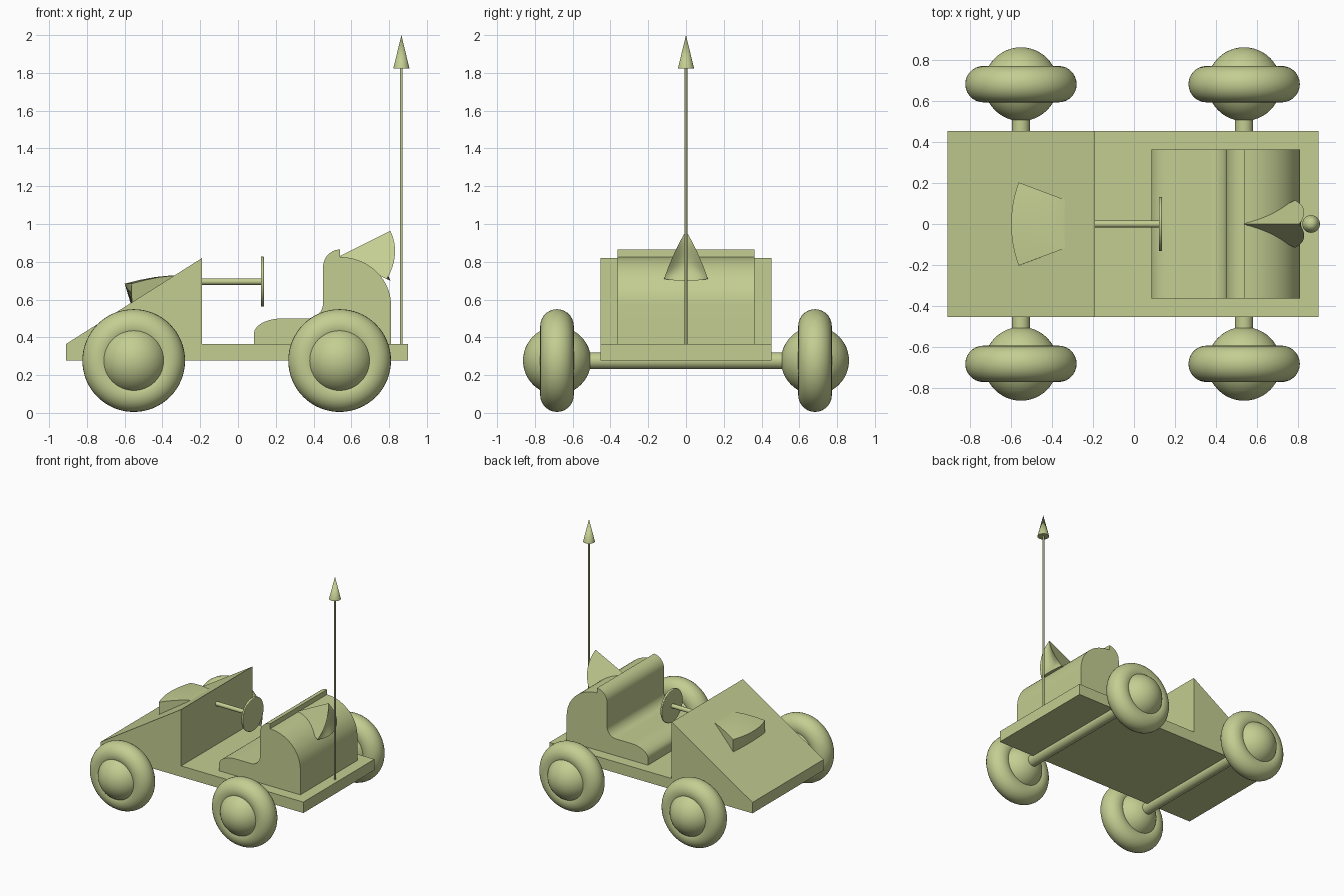
import bpy, bmesh, math
from mathutils import Vector

if "Cube" in bpy.data.objects:
    bpy.data.objects.remove(bpy.data.objects["Cube"], do_unlink=True)

paint = bpy.data.materials.new("pale olive green")
paint.use_nodes = True
COLOUR = (0.55, 0.61, 0.285, 1)
paint.diffuse_color = COLOUR
paint.node_tree.nodes["Principled BSDF"].inputs["Base Color"].default_value = COLOUR


def finish(ob, name, smooth=True, angle=35):
    ob.name = name
    ob.data.materials.append(paint)
    bpy.ops.object.select_all(action='DESELECT')
    ob.select_set(True)
    bpy.context.view_layer.objects.active = ob
    if smooth:
        bpy.ops.object.shade_smooth_by_angle(angle=math.radians(angle))
    return ob


def from_bmesh(bm, name, smooth=True, angle=35):
    bmesh.ops.recalc_face_normals(bm, faces=bm.faces)
    me = bpy.data.meshes.new(name)
    bm.to_mesh(me)
    bm.free()
    ob = bpy.data.objects.new(name, me)
    bpy.context.collection.objects.link(ob)
    return finish(ob, name, smooth, angle)


def extrude_xz(profile, y0, y1, name, smooth=False):
    """Side profile in x,z pulled across the width."""
    bm = bmesh.new()
    face = bm.faces.new([bm.verts.new((x, y0, z)) for x, z in profile])
    ext = bmesh.ops.extrude_face_region(bm, geom=[face])
    verts = [g for g in ext["geom"] if isinstance(g, bmesh.types.BMVert)]
    bmesh.ops.translate(bm, verts=verts, vec=(0, y1 - y0, 0))
    return from_bmesh(bm, name, smooth)


def rod(p, q, r, name, r2=None, sides=32):
    """Cylinder or cone between two points."""
    p, q = Vector(p), Vector(q)
    bpy.ops.mesh.primitive_cone_add(
        vertices=sides, radius1=r, radius2=r if r2 is None else r2,
        depth=(q - p).length, location=(p + q) / 2,
        rotation=(q - p).to_track_quat('Z', 'Y').to_euler())
    return finish(bpy.context.object, name)


def arc(cx, cz, rx, rz, a0, a1, n=14):
    return [(cx + rx * math.cos(math.radians(a0 + (a1 - a0) * i / n)),
             cz + rz * math.sin(math.radians(a0 + (a1 - a0) * i / n)))
            for i in range(n + 1)]


# Floor plate and wedge hood
extrude_xz([(-.91, .277), (.90, .277), (.90, .365), (-.91, .365)],
           -.453, .453, "floor_plate")
extrude_xz([(-.91, .365), (-.19, .365), (-.19, .82)], -.453, .453, "hood")

# Bench seat with rounded cushion, backrest and rear deck
seat = [(.81, .365), (.085, .365)]
seat += arc(.235, .42, .15, .08, 180, 90)
seat += arc(.37, .58, .08, .08, -90, 0)
seat += arc(.54, .77, .09, .095, 180, 90)
seat += arc(.54, .57, .27, .255, 90, 0, 20)
extrude_xz(seat, -.363, .363, "seat", True)

# Wheels, hubs and axles
for end, x in (("front", -.552), ("rear", .538)):
    rod((x, -.66, .276), (x, .66, .276), .044, end + "_axle")
    for side, s in (("left", 1), ("right", -1)):
        y = .683 * s
        bpy.ops.mesh.primitive_torus_add(
            major_radius=.183, minor_radius=.089, major_segments=64,
            minor_segments=28, location=(x, y, .277),
            rotation=(math.pi / 2, 0, 0))
        finish(bpy.context.object, f"{end}_{side}_tyre")
        bpy.ops.mesh.primitive_uv_sphere_add(
            segments=48, ring_count=24, radius=.18, location=(x, y, .277),
            rotation=(math.pi / 2, 0, 0))
        finish(bpy.context.object, f"{end}_{side}_hub")

# Steering column and disc wheel
rod((-.22, 0, .695), (.13, 0, .695), .017, "steering_column")
disc = rod((.121, 0, .695), (.137, 0, .695), .133, "steering_wheel", sides=48)
bevel = disc.modifiers.new("rounded_rim", 'BEVEL')
bevel.width, bevel.segments = .005, 3

# Aerial with pointed tip
rod((.865, 0, .365), (.865, 0, 1.83), .007, "aerial", sides=16)
rod((.865, 0, 1.822), (.865, 0, 2.0), .043, "aerial_tip", 0)

# Fan-shaped hood lamp: arched top, front face leaning back to the hood
bm = bmesh.new()
N, rows = 16, []
profile = [(.28, .722), (.34, .727), (.42, .719), (.50, .704), (.58, .684)]
for i in range(N + 1):
    t = math.radians(-20.5 + 41 * i / N)
    row = [bm.verts.new((-.02 - r * math.cos(t), r * math.sin(t), z))
           for r, z in profile]
    row.append(bm.verts.new((-.562, .58 * math.sin(t), .56)))
    row.append(bm.verts.new((-.30, .28 * math.sin(t), .56)))
    rows.append(row)
for a, b in zip(rows, rows[1:]):
    for k in range(len(a)):
        m = (k + 1) % len(a)
        bm.faces.new((a[k], a[m], b[m], b[k]))
bm.faces.new(rows[0])
bm.faces.new(rows[-1])
from_bmesh(bm, "hood_lamp")

# Rear fin: three-sided cone with round outer edges and a dished end
bm = bmesh.new()
apex = Vector((.538, 0, .83))
corners = [Vector((.27, 0, .135)), Vector((.247, .115, -.12)),
           Vector((.247, -.115, -.12))]
N, grid = 14, {}
for i in range(N + 1):
    for j in range(N + 1 - i):
        a, b = i / N, j / N
        c = 1 - a - b
        d = (corners[0] * a + corners[1] * b + corners[2] * c).normalized()
        grid[i, j] = bm.verts.new(apex + d * (.30 - .05 * min(1, 27 * a * b * c)))
for i in range(N):
    for j in range(N - i):
        bm.faces.new((grid[i, j], grid[i + 1, j], grid[i, j + 1]))
        if i + j < N - 1:
            bm.faces.new((grid[i + 1, j], grid[i + 1, j + 1], grid[i, j + 1]))
tip = bm.verts.new(apex)
for e in [e for e in bm.edges if e.is_boundary]:
    bm.faces.new((e.verts[0], e.verts[1], tip))
from_bmesh(bm, "rear_fin")
